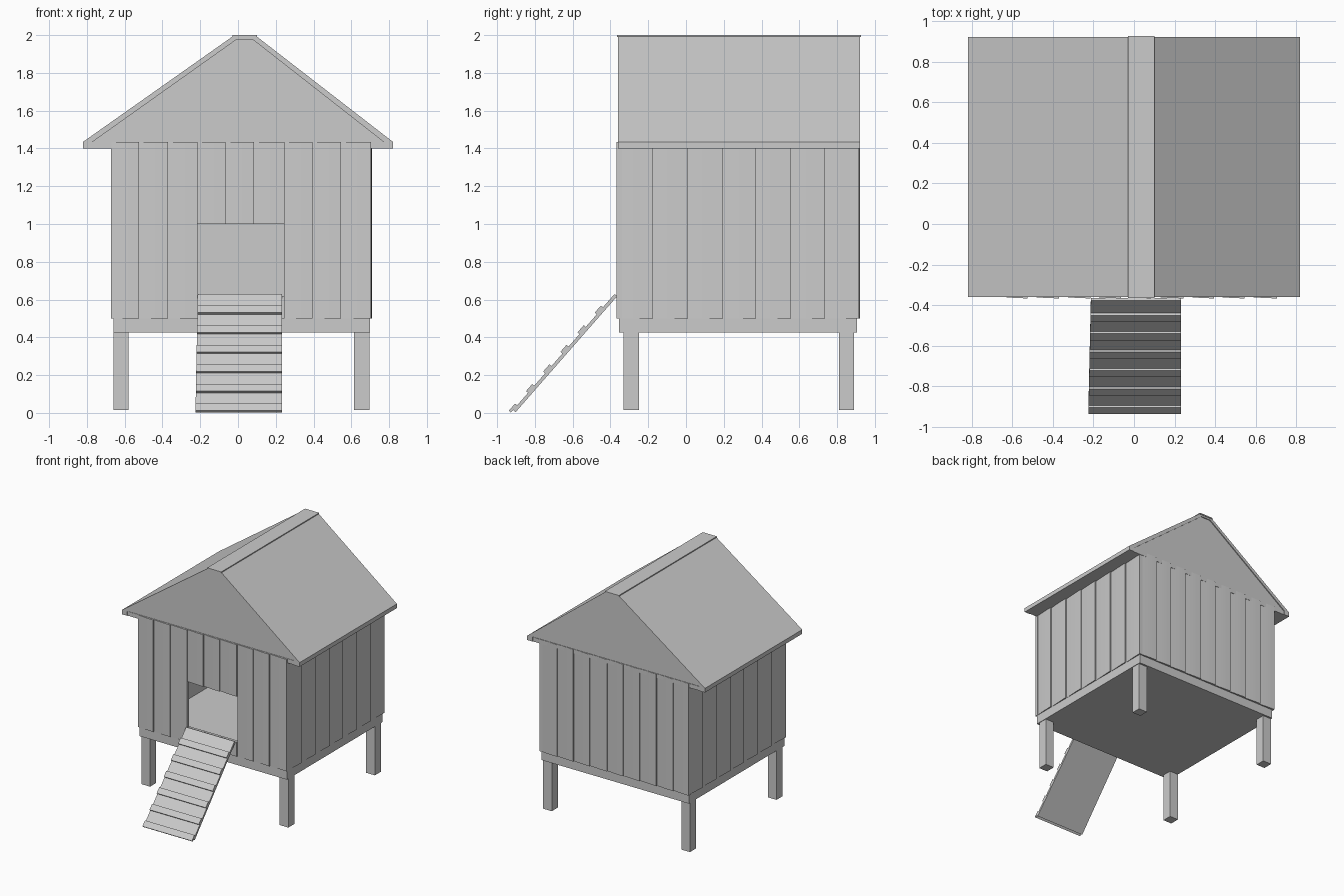
import bpy, bmesh, math
from mathutils import Vector

if "Cube" in bpy.data.objects:
    bpy.data.objects.remove(bpy.data.objects["Cube"])


def prism(name, parts, smooth=False):
    """One object from (3D outline, sweep vector) pairs."""
    bm = bmesh.new()
    for outline, sweep in parts:
        a = [bm.verts.new(p) for p in outline]
        b = [bm.verts.new(Vector(p) + Vector(sweep)) for p in outline]
        n = len(a)
        bm.faces.new(a)
        bm.faces.new(b[::-1])
        for i in range(n):
            j = (i + 1) % n
            bm.faces.new((a[j], a[i], b[i], b[j]))
    bmesh.ops.recalc_face_normals(bm, faces=bm.faces)
    me = bpy.data.meshes.new(name)
    bm.to_mesh(me)
    bm.free()
    ob = bpy.data.objects.new(name, me)
    bpy.context.collection.objects.link(ob)
    if smooth:
        bpy.context.view_layer.objects.active = ob
        ob.select_set(True)
        bpy.ops.object.shade_smooth_by_angle(angle=math.radians(30))
        ob.select_set(False)
    return ob


def box(name, x0, x1, y0, y1, z0, z1):
    return prism(name, [([(x0, y0, z0), (x1, y0, z0), (x1, y1, z0), (x0, y1, z0)],
                         (0, 0, z1 - z0))])


def along_y(profile, y0, y1):
    """Front-view profile swept from y0 to y1."""
    return [(x, y0, z) for x, z in profile], (0, y1 - y0, 0)


def plank(a, b, out, z0, z1):
    """Slightly cupped, tilted vertical plank between plan points a and b."""
    a, b, out = Vector(a), Vector(b), Vector(out)
    section = [(0, -.016), (0, .003), (.25, .006), (.5, .009), (.75, .011), (1, .012), (1, -.016)]
    pts = [a.lerp(b, t) + out * d for t, d in section]
    return [(p.x, p.y, z0) for p in pts], (0, 0, z1 - z0)


# base and legs
box("floor_base", -.66, .70, -.355, .905, .425, .5)
for side, x in (("left", -.66), ("right", .615)):
    for end, y in (("front", -.33), ("back", .81)):
        box(f"{end}_{side}_leg", x, x + .08, y, y + .08, .015, .425)

# plank walls, with a doorway in the front
XS = [-.67, -.525, -.37, -.215, -.065, .085, .245, .395, .545, .705]
YS = [-.358, -.175, .01, .195, .37, .555, .735, .915]
YF, YB, XL, XR = -.355, .91, -.66, .698
front, back, left, right = [], [], [], []
for i, (x0, x1) in enumerate(zip(XS, XS[1:])):
    spans = [(.5, .62), (1.0, 1.433)] if 3 <= i <= 5 else [(.5, 1.433)]
    front += [plank((x0, YF), (x1, YF), (0, -1), *s) for s in spans]
    back.append(plank((x1, YB), (x0, YB), (0, 1), .5, 1.433))
for y0, y1 in zip(YS, YS[1:]):
    right.append(plank((XR, y0), (XR, y1), (1, 0), .5, 1.402))
    left.append(plank((XL, y1), (XL, y0), (-1, 0), .5, 1.402))
for name, parts in (("front", front), ("back", back), ("left", left), ("right", right)):
    prism(f"{name}_wall_planks", parts, smooth=True)

# roof: eave plate, two slopes, recessed gable core, ridge cap
box("eave_plate", -.82, .82, -.355, .918, 1.40, 1.435)
for name, eave, inner, ridge, low in (("left", -.82, -.77, -.03, -.01),
                                      ("right", .82, .77, .10, .08)):
    prism(f"{name}_roof_slope", [along_y(
        [(eave, 1.435), (inner, 1.435), (low, 1.975), (.035, 1.975), (.035, 1.992), (ridge, 1.992)],
        -.36, .922)])
    box(f"{name}_eave_end", min(eave, inner + .0), max(eave, inner), -.36, .922, 1.40, 1.435)
prism("gable", [along_y([(-.77, 1.435), (.77, 1.435), (.08, 1.975), (-.01, 1.975)], -.352, .914)])
box("ridge_cap", -.03, .10, -.364, .927, 1.99, 2.0)

# ramp with cleats, laid along the slope
d = Vector((0, .53, .605)).normalized()
n = Vector((0, -d.z, d.y))
foot, length = Vector((0, -.902, .004)), .815


def ramp_piece(s0, s1, t0, t1):
    pts = []
    for s, t in ((s0, t0), (s1, t0), (s1, t1), (s0, t1)):
        p = foot + d * s + n * t
        pts.append((-.225 + .012 * s / length, p.y, p.z))
    return pts, (.44 + .012, 0, 0)


board = prism("ramp_board", [ramp_piece(0, length, 0, .018)])
prism("ramp_cleats", [ramp_piece(s, s + .05, .018, .032)
                      for s in (-.018 + .138 * i for i in range(6))])
# rest the foot of the ramp on the ground
for ob in (board, bpy.data.objects["ramp_cleats"]):
    for v in ob.data.vertices:
        v.co.z = max(v.co.z, 0)
        v.co.x = .232 if v.co.x > 0 else v.co.x
